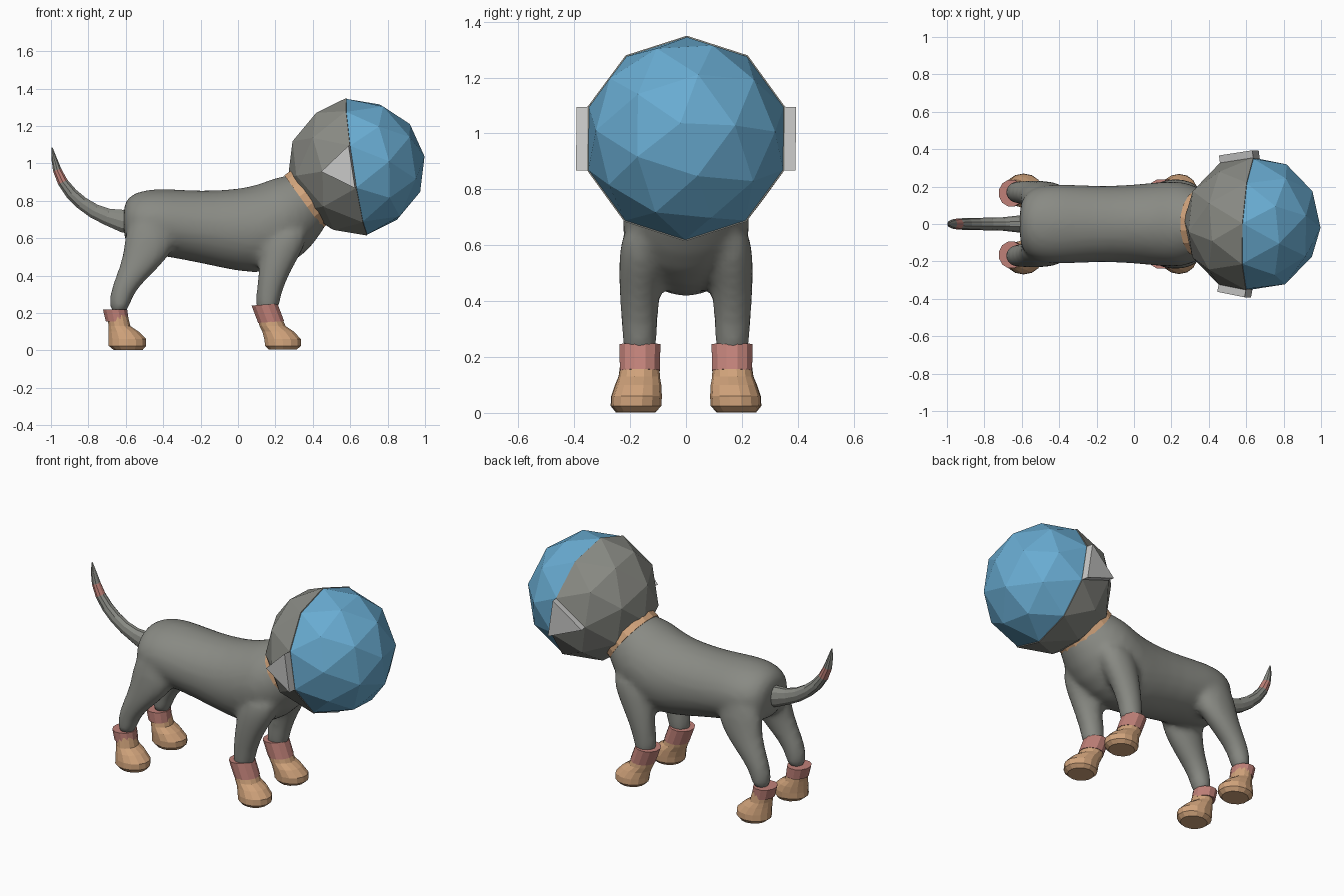
import bpy, bmesh
from math import sin, cos, pi, radians
from mathutils import Vector, Matrix

cube = bpy.data.objects.get("Cube")
if cube:
    bpy.data.objects.remove(cube)


def material(name, rgb):
    m = bpy.data.materials.new(name)
    m.use_nodes = True
    m.diffuse_color = (*rgb, 1)
    m.node_tree.nodes["Principled BSDF"].inputs["Base Color"].default_value = (*rgb, 1)
    return m


GREY = material("suit_grey", (0.25, 0.255, 0.23))
BLUE = material("visor_blue", (0.14, 0.41, 0.64))
TAN = material("boot_tan", (0.64, 0.37, 0.20))
PINK = material("cuff_pink", (0.53, 0.22, 0.19))
PALE = material("ear_pale_grey", (0.58, 0.58, 0.57))


def finish(name, bm, *mats):
    bmesh.ops.recalc_face_normals(bm, faces=bm.faces)
    mesh = bpy.data.meshes.new(name)
    bm.to_mesh(mesh)
    bm.free()
    for m in mats:
        mesh.materials.append(m)
    ob = bpy.data.objects.new(name, mesh)
    bpy.context.collection.objects.link(ob)
    return ob


def loft(bm, rings, sides=12, grow=1.0):
    """Skin rings of (x, y, z, half size along slope, half width in y, slope in degrees)."""
    loops = []
    for x, y, z, a, b, slope in rings:
        u = Vector((cos(radians(slope)), 0, sin(radians(slope))))
        loop = []
        for i in range(sides):
            t = 2 * pi * (i + 0.5) / sides
            off = u * a * cos(t) * grow + Vector((0, b * sin(t) * grow, 0))
            loop.append(bm.verts.new(Vector((x, y, z)) + off))
        loops.append(loop)
    for p, q in zip(loops, loops[1:]):
        for i in range(sides):
            j = (i + 1) % sides
            bm.faces.new((p[i], p[j], q[j], q[i]))
    bm.faces.new(loops[0])
    bm.faces.new(loops[-1])


def upright(rows, side):
    """Level rings from (back x, front x, z, centre y, half width)."""
    return [((a + b) / 2, side * y, z, (b - a) / 2, w, 0) for a, b, z, y, w in rows]


# Torso and legs, blended into one skin
TORSO = [
    (-0.615, 0.69, 0.09, 0.10, 90), (-0.58, 0.69, 0.14, 0.17, 90),
    (-0.50, 0.69, 0.168, 0.205, 90), (-0.40, 0.685, 0.18, 0.215, 90),
    (-0.20, 0.66, 0.19, 0.20, 90), (0.0, 0.64, 0.22, 0.208, 92),
    (0.14, 0.648, 0.238, 0.225, 97), (0.27, 0.71, 0.225, 0.23, 112),
    (0.345, 0.78, 0.18, 0.185, 125), (0.45, 0.87, 0.13, 0.13, 130),
]
HIND_LEG = [
    (-0.685, -0.59, 0.18, 0.17, 0.055), (-0.69, -0.57, 0.30, 0.17, 0.058),
    (-0.65, -0.47, 0.40, 0.167, 0.066), (-0.615, -0.37, 0.50, 0.155, 0.076),
    (-0.605, -0.32, 0.60, 0.142, 0.082), (-0.57, -0.36, 0.74, 0.12, 0.08),
]
FORE_LEG = [
    (0.10, 0.21, 0.18, 0.165, 0.058), (0.095, 0.225, 0.28, 0.165, 0.062),
    (0.105, 0.255, 0.37, 0.168, 0.067), (0.115, 0.30, 0.46, 0.165, 0.074),
    (0.125, 0.36, 0.56, 0.155, 0.085), (0.15, 0.39, 0.68, 0.135, 0.09),
]
bm = bmesh.new()
loft(bm, [(x, 0, z, a, b, s) for x, z, a, b, s in TORSO], 16, 1.03)
for side in (-1, 1):
    for leg in (HIND_LEG, FORE_LEG):
        loft(bm, upright(leg, side), 12, 1.06)
body = finish("body_and_legs", bm, GREY)
sub = body.modifiers.new("round", "SUBSURF")
sub.levels = sub.render_levels = 1
rem = body.modifiers.new("blend", "REMESH")
rem.mode = "VOXEL"
rem.voxel_size = 0.02
rem.use_smooth_shade = True
smooth = body.modifiers.new("soften", "SMOOTH")
smooth.factor = 0.5
smooth.iterations = 5

# Tail with a painted band near the tip
TAIL = [
    (-0.56, 0.69, 0.075, 0.055, 90), (-0.62, 0.692, 0.063, 0.045, 85),
    (-0.70, 0.715, 0.047, 0.036, 70), (-0.77, 0.745, 0.041, 0.034, 60),
    (-0.835, 0.788, 0.037, 0.033, 50), (-0.89, 0.838, 0.034, 0.032, 40),
    (-0.937, 0.90, 0.029, 0.03, 27), (-0.967, 0.965, 0.024, 0.026, 18),
    (-0.984, 1.03, 0.015, 0.017, 8), (-0.994, 1.085, 0.003, 0.004, 5),
]
bm = bmesh.new()
loft(bm, [(x, 0, z, a, b, s) for x, z, a, b, s in TAIL], 10)
for f in bm.faces:
    f.material_index = int(0.90 < f.calc_center_median().z < 0.96)
finish("tail", bm, GREY, PINK)

# Boots and ankle cuffs
FORE_BOOT = [
    (0.165, 0.315, 0.005, 0.178, 0.07), (0.145, 0.337, 0.025, 0.178, 0.088),
    (0.14, 0.337, 0.06, 0.176, 0.088), (0.13, 0.30, 0.10, 0.17, 0.08),
    (0.115, 0.255, 0.13, 0.167, 0.072), (0.095, 0.225, 0.20, 0.163, 0.066),
]
HIND_BOOT = [
    (-0.665, -0.51, 0.002, 0.18, 0.07), (-0.692, -0.49, 0.025, 0.18, 0.088),
    (-0.692, -0.49, 0.06, 0.178, 0.088), (-0.692, -0.53, 0.10, 0.173, 0.08),
    (-0.692, -0.575, 0.13, 0.17, 0.07), (-0.70, -0.59, 0.19, 0.17, 0.062),
]
CUFFS = {
    "fore": [(0.177, 0.152, 0.072, 0.074), (0.142, 0.245, 0.072, 0.076)],
    "hind": [(-0.645, 0.155, 0.064, 0.071), (-0.657, 0.218, 0.067, 0.073)],
}
for side, label in ((-1, "right"), (1, "left")):
    for end, rows in (("fore", FORE_BOOT), ("hind", HIND_BOOT)):
        bm = bmesh.new()
        loft(bm, upright(rows, side), 14, 1.02)
        finish(f"{end}_boot_{label}", bm, TAN)
        bm = bmesh.new()
        tilt = 4 if end == "fore" else 0
        loft(bm, [(x, side * 0.165, z, a, b, tilt) for x, z, a, b in CUFFS[end]])
        finish(f"{end}_cuff_{label}", bm, PINK)

# Collar ring around the neck
bm = bmesh.new()
loft(bm, [(0.35, 0, 0.795, 0.178, 0.185, 126), (0.382, 0, 0.82, 0.176, 0.18, 126)], 16)
finish("collar", bm, TAN)

# Helmet: faceted ball split at its equator, facing forward and slightly up
axis = Vector((0.987, -0.055, 0.15)).normalized()
up = (Vector((0, 0, 1)) - axis * axis.z).normalized()
frame = Matrix((up.cross(axis), up, axis)).transposed().to_4x4()
frame.translation = (0.635, 0, 0.982)
SHELL_RADIUS = 0.372


def ball_part(radius, keep):
    bm = bmesh.new()
    bmesh.ops.create_icosphere(bm, subdivisions=2, radius=radius)
    drop = [f for f in bm.faces if not keep(f.calc_center_median() / radius)]
    bmesh.ops.delete(bm, geom=drop, context="FACES")
    return bm


bm = ball_part(0.367, lambda c: c.z > 0)
finish("visor", bm, BLUE).matrix_world = frame

bm = ball_part(SHELL_RADIUS, lambda c: c.z < 0)
shell = finish("helmet_shell", bm, GREY)
shell.matrix_world = frame
solid = shell.modifiers.new("thickness", "SOLIDIFY")
solid.thickness = 0.012

# Ear plates: the two side facets of the shell, pushed outward
bm = ball_part(SHELL_RADIUS, lambda c: c.z < 0 and abs(c.y) < 0.1 and abs(c.x) > 0.8)
for f in list(bm.faces):
    push = f.normal * 0.04
    new = bmesh.ops.extrude_face_region(bm, geom=[f])["geom"]
    verts = [v for v in new if isinstance(v, bmesh.types.BMVert)]
    bmesh.ops.translate(bm, verts=verts, vec=push)
finish("ear_plates", bm, PALE).matrix_world = frame
